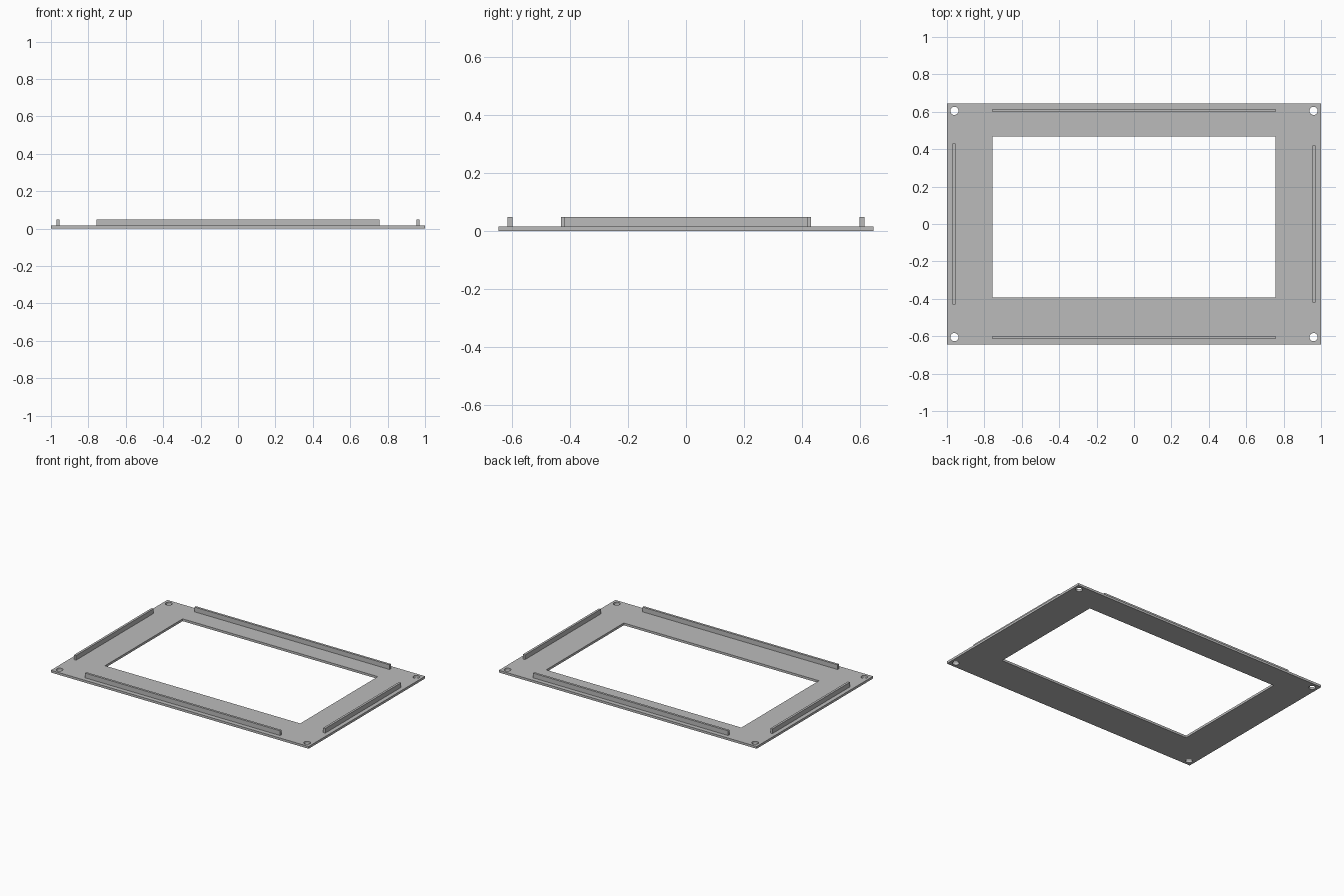
import bpy
import bmesh
from math import cos, sin, tau

cube = bpy.data.objects.get("Cube")
if cube:
    bpy.data.objects.remove(cube, do_unlink=True)

PLATE_Z, RAIL_Z = 0.016, 0.049
HALF_X, HALF_Y = 1.0, 0.645

grey = bpy.data.materials.new("plain grey")
grey.use_nodes = True
grey.diffuse_color = (0.5, 0.5, 0.5, 1)
grey.node_tree.nodes["Principled BSDF"].inputs["Base Color"].default_value = grey.diffuse_color


def finish(name, bm):
    bmesh.ops.recalc_face_normals(bm, faces=bm.faces)
    mesh = bpy.data.meshes.new(name)
    bm.to_mesh(mesh)
    bm.free()
    mesh.materials.append(grey)
    obj = bpy.data.objects.new(name, mesh)
    bpy.context.collection.objects.link(obj)
    return obj


def rectangle(x0, x1, y0, y1):
    return [(x0, y0), (x1, y0), (x1, y1), (x0, y1)]


def circle(cx, cy, radius, sides=24):
    return [(cx + radius * cos(tau * i / sides), cy + radius * sin(tau * i / sides))
            for i in range(sides)]


def slab(name, loops, z0, z1):
    """Fill an outline with its holes, then extrude it upward."""
    bm = bmesh.new()
    edges = []
    for loop in loops:
        verts = [bm.verts.new((x, y, z0)) for x, y in loop]
        edges += [bm.edges.new((v, verts[i - 1])) for i, v in enumerate(verts)]
    bmesh.ops.triangle_fill(bm, edges=edges, use_beauty=True, normal=(0, 0, 1))
    top = bmesh.ops.extrude_face_region(bm, geom=bm.faces[:], use_keep_orig=True)
    moved = [g for g in top["geom"] if isinstance(g, bmesh.types.BMVert)]
    bmesh.ops.translate(bm, verts=moved, vec=(0, 0, z1 - z0))
    return finish(name, bm)


# Flat frame with an off-centre window and four screw holes
outline = rectangle(-HALF_X, HALF_X, -HALF_Y, HALF_Y)
window = rectangle(-0.757, 0.757, -0.392, 0.468)
holes = [circle(sx * 0.96, sy * 0.605, 0.022) for sx in (-1, 1) for sy in (-1, 1)]
slab("frame_plate", [outline, window] + holes, 0, PLATE_Z)


# Raised rails along each edge; the left one is slightly shorter
def rail(name, x0, x1, y0, y1):
    slab(name, [rectangle(x0, x1, y0, y1)], PLATE_Z, RAIL_Z)


rail("front_rail", -0.757, 0.757, -0.614, -0.598)
rail("back_rail", -0.757, 0.757, 0.598, 0.614)
rail("right_rail", -0.971, -0.955, -0.43, 0.43)
rail("left_rail", 0.955, 0.971, -0.42, 0.42)
